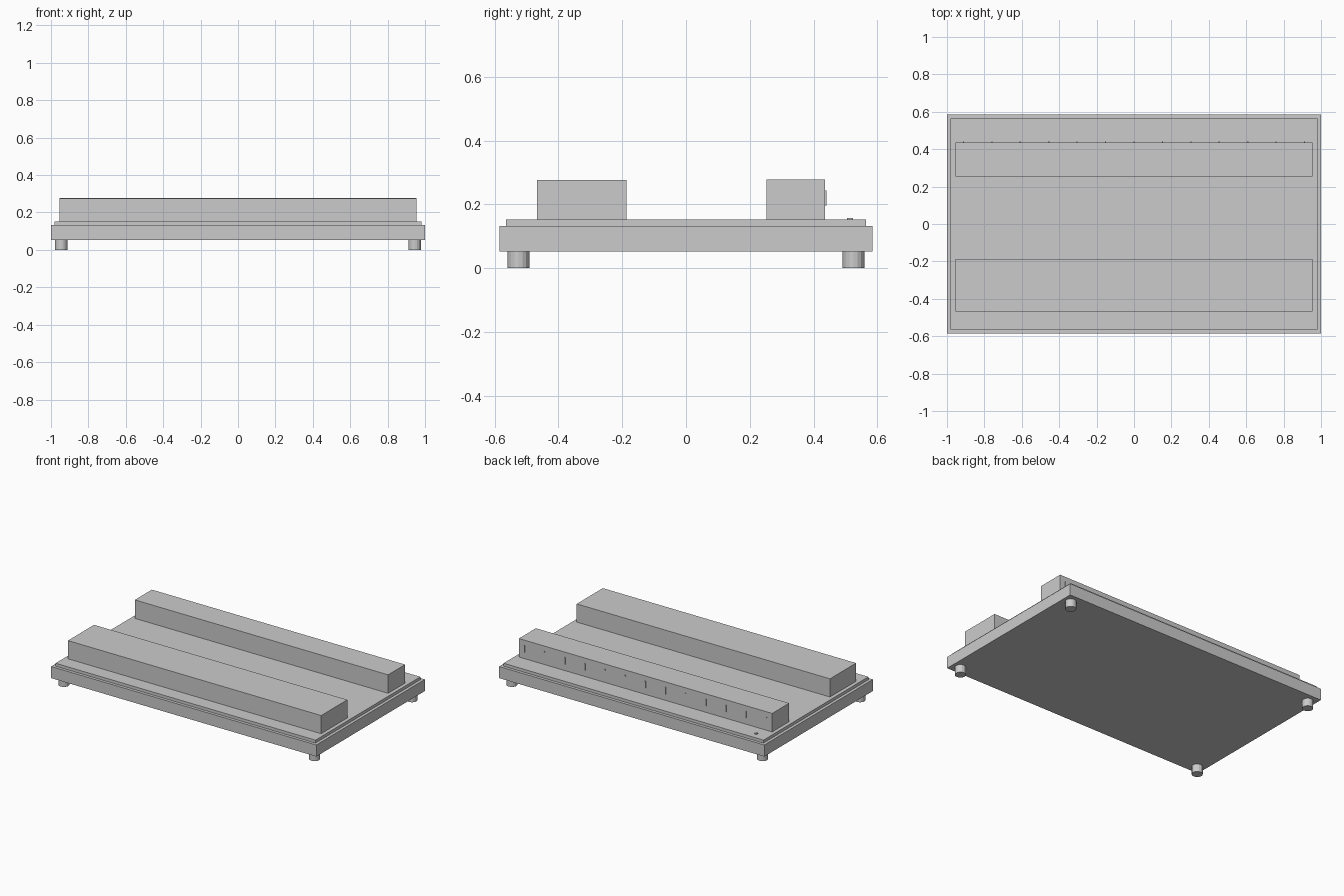
import bpy

cube = bpy.data.objects.get("Cube")
if cube:
    bpy.data.objects.remove(cube, do_unlink=True)

grey = bpy.data.materials.new("light_grey")
grey.use_nodes = True
colour = (0.6, 0.6, 0.6, 1)
grey.diffuse_color = colour
grey.node_tree.nodes["Principled BSDF"].inputs["Base Color"].default_value = colour


def box(name, x, y, z):
    """Box spanning the (low, high) pair on each axis."""
    spans = (x, y, z)
    bpy.ops.mesh.primitive_cube_add(size=1, location=[(a + b) / 2 for a, b in spans])
    obj = bpy.context.object
    obj.name = name
    obj.scale = [b - a for a, b in spans]
    bpy.ops.object.transform_apply(location=False, rotation=False, scale=True)
    obj.data.materials.append(grey)
    return obj


# Base tray and the raised top panel
BASE_Z, DECK_Z, PANEL_Z = 0.053, 0.132, 0.152
box("base", (-1, 1), (-0.585, 0.585), (BASE_Z, DECK_Z))
box("top_panel", (-0.98, 0.98), (-0.565, 0.565), (DECK_Z, PANEL_Z))

# Long blocks across the panel
box("front_block", (-0.955, 0.955), (-0.468, -0.187), (PANEL_Z, 0.276))
box("rear_block", (-0.955, 0.955), (0.253, 0.436), (PANEL_Z, 0.278))

# Row of thin tabs on the back of the rear block, from +x to -x
for i, kind in enumerate("L.LL..LL.LLL."):
    x = 0.912 - i * 0.152
    low = 0.196 if kind == "L" else 0.236
    box(f"rear_tab_{i + 1}", (x - 0.003, x + 0.003), (0.436, 0.441), (low, 0.243))

# Small button in the rear corner
box("button", (-0.898, -0.884), (0.505, 0.523), (PANEL_Z, 0.158))

# Round feet under the corners
for sx, side in ((1, "left"), (-1, "right")):
    for sy, end in ((-1, "front"), (1, "rear")):
        bpy.ops.mesh.primitive_cylinder_add(
            vertices=16, radius=0.034, depth=BASE_Z,
            location=(sx * 0.945, sy * 0.525, BASE_Z / 2))
        foot = bpy.context.object
        foot.name = f"{end}_{side}_foot"
        foot.data.materials.append(grey)
